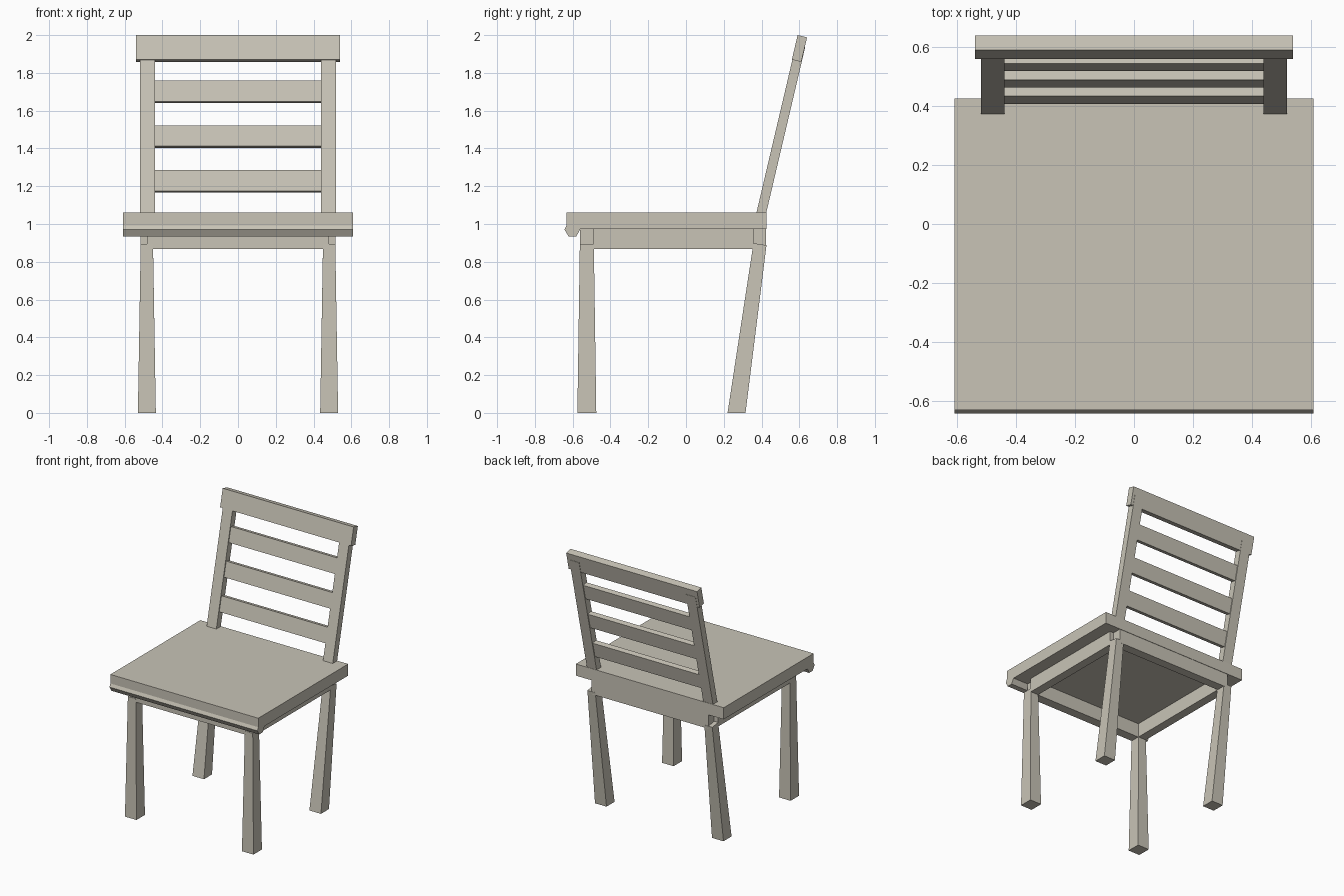
import bpy, bmesh

if "Cube" in bpy.data.objects:
    bpy.data.objects.remove(bpy.data.objects["Cube"])

wood = bpy.data.materials.new("pale wood")
wood.diffuse_color = (0.58, 0.55, 0.47, 1)
wood.use_nodes = True
wood.node_tree.nodes["Principled BSDF"].inputs["Base Color"].default_value = wood.diffuse_color


def loft(name, a, b):
    """Solid between two matching point loops."""
    bm = bmesh.new()
    va = [bm.verts.new(p) for p in a]
    vb = [bm.verts.new(p) for p in b]
    n = len(va)
    bm.faces.new(va)
    bm.faces.new(vb[::-1])
    for i in range(n):
        j = (i + 1) % n
        bm.faces.new((va[j], va[i], vb[i], vb[j]))
    bmesh.ops.recalc_face_normals(bm, faces=bm.faces)
    me = bpy.data.meshes.new(name)
    bm.to_mesh(me)
    bm.free()
    me.materials.append(wood)
    ob = bpy.data.objects.new(name, me)
    bpy.context.collection.objects.link(ob)
    return ob


def across(name, profile, x0, x1):
    """Side profile (y, z) extruded along x."""
    return loft(name, [(x0, y, z) for y, z in profile],
                [(x1, y, z) for y, z in profile])


def rect(y0, y1, z0, z1):
    return [(y0, z0), (y1, z0), (y1, z1), (y0, z1)]


def leg(name, s, foot_y, top_y, z_front, z_back):
    """Tapered leg, wider at the foot."""
    (f0, f1), (t0, t1) = foot_y, top_y
    xo, xi, to, ti = s * 0.53, s * 0.435, s * 0.515, s * 0.45
    loft(name,
         [(xo, f0, 0), (xi, f0, 0), (xi, f1, 0), (xo, f1, 0)],
         [(to, t0, z_front), (ti, t0, z_front), (ti, t1, z_back), (to, t1, z_back)])


# seat with a moulded front lip
across("seat", [(-0.632, 1.06), (0.427, 1.06), (0.427, 0.973), (-0.56, 0.973),
                (-0.58, 0.935), (-0.622, 0.935), (-0.643, 0.97), (-0.632, 0.993)],
       -0.61, 0.61)

# apron boards below the seat
across("front_apron", rect(-0.56, -0.49, 0.868, 0.973), -0.483, 0.483)
across("rear_apron", rect(0.357, 0.424, 0.868, 0.973), -0.483, 0.483)

# backrest lean: front surface of the posts at height z
SLOPE = 0.235


def front_y(z):
    return 0.373 + (z - 1.06) * SLOPE


def leaning(z0, z1, inset, thick):
    """Board section square to the lean, front edge running z0..z1."""
    a, b = front_y(z0) + inset, front_y(z1) + inset
    drop = thick * SLOPE
    return [(a, z0), (b, z1), (b + thick, z1 - drop), (a + thick, z0 - drop)]


for s, side in ((-1, "left"), (1, "right")):
    across("side_apron_" + side, rect(-0.49, 0.357, 0.868, 0.973), s * 0.45, s * 0.515)
    leg("front_leg_" + side, s, (-0.575, -0.475), (-0.562, -0.488), 0.895, 0.895)
    leg("rear_leg_" + side, s, (0.22, 0.315), (0.357, 0.426), 0.898, 0.888)
    # back posts
    across("back_post_" + side,
           [(front_y(1.05), 1.05), (front_y(1.95), 1.95),
            (front_y(1.938) + 0.052, 1.938), (front_y(1.05) + 0.052, 1.05)],
           s * 0.44, s * 0.52)

# back slats and top rail
for i in range(3):
    z = 1.175 + i * 0.237
    across("back_slat_%d" % (i + 1), leaning(z, z + 0.11, 0.008, 0.036), -0.445, 0.445)
across("top_rail", leaning(1.87, 2.0, -0.003, 0.05), -0.54, 0.54)
